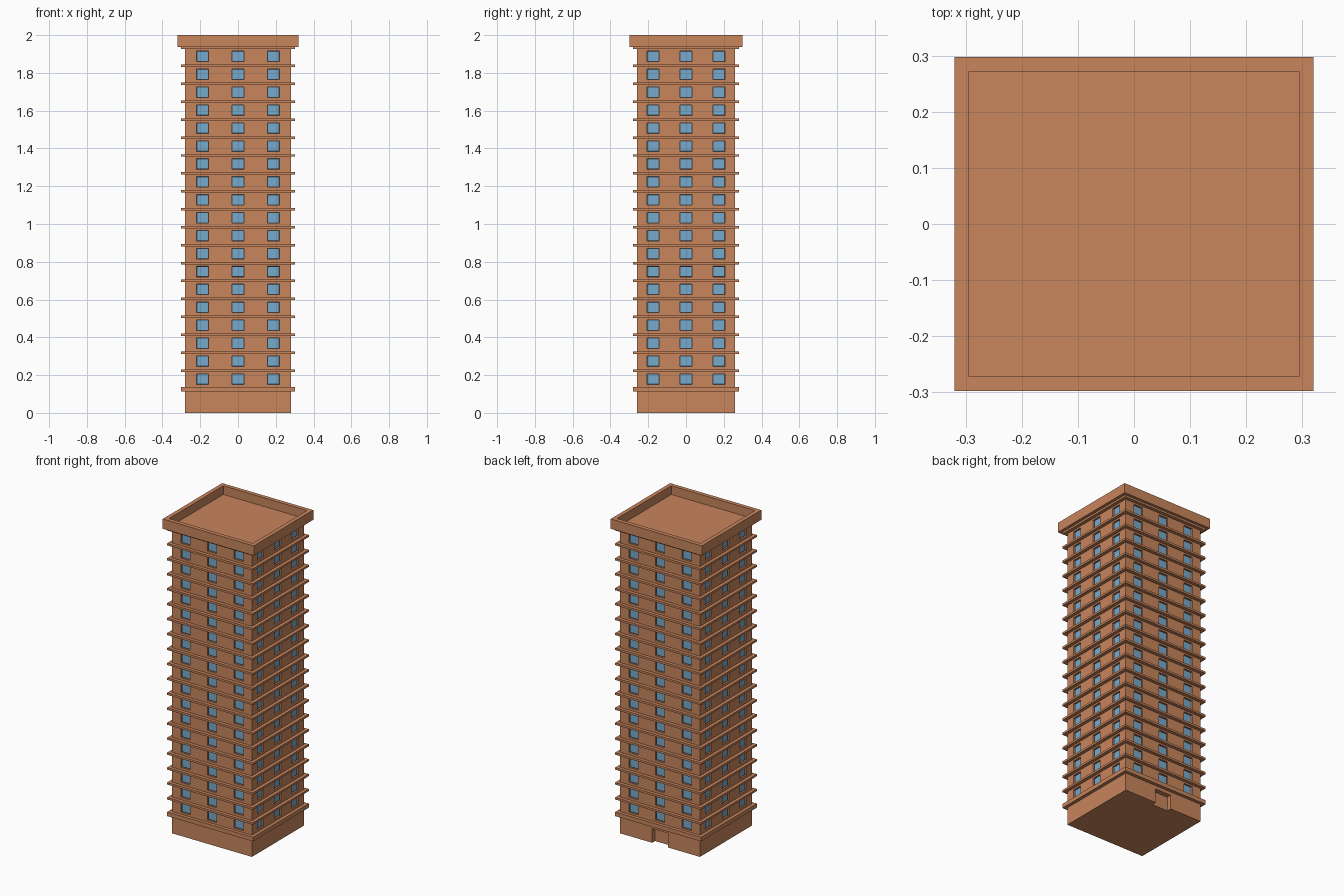
import bpy, bmesh
from mathutils import Vector

if "Cube" in bpy.data.objects:
    bpy.data.objects.remove(bpy.data.objects["Cube"])

HX, HY = 0.28, 0.26           # half width and depth of the tower shaft
FLOORS, STEP = 19, 0.0949
WIN_W, WIN_H, WIN_Z = 0.064, 0.056, 0.179
TOP = 1.938


def mat(name, col):
    m = bpy.data.materials.new(name)
    m.diffuse_color = (*col, 1)
    m.use_nodes = True
    m.node_tree.nodes["Principled BSDF"].inputs["Base Color"].default_value = m.diffuse_color
    return m


BRICK = mat("brick", (0.58, 0.235, 0.108))
GLASS = mat("glass", (0.18, 0.40, 0.60))
FRAME = mat("window_frame", (0.05, 0.09, 0.13))


def finish(bm, name, mats):
    me = bpy.data.meshes.new(name)
    bm.to_mesh(me)
    bm.free()
    ob = bpy.data.objects.new(name, me)
    for m in mats:
        me.materials.append(m)
    bpy.context.collection.objects.link(ob)
    return ob


def add_box(bm, hx, hy, z0, z1):
    vs = bmesh.ops.create_cube(bm, size=1)["verts"]
    for v in vs:
        v.co = (v.co.x * 2 * hx, v.co.y * 2 * hy, z0 if v.co.z < 0 else z1)
    return vs


def cut(bm, axis, pos):
    n = Vector((0, 0, 0))
    n[axis] = 1
    bmesh.ops.bisect_plane(bm, geom=bm.verts[:] + bm.edges[:] + bm.faces[:],
                           plane_co=n * pos, plane_no=n)


# shaft: slice the walls into a grid, then sink the window cells
bm = bmesh.new()
add_box(bm, HX, HY, 0.11, TOP)
cols = ((-0.187, 0, 0.187), (-0.174, 0, 0.174))
rows = [WIN_Z + i * STEP for i in range(FLOORS)]
for axis in (0, 1):
    for c in cols[axis]:
        cut(bm, axis, c - WIN_W / 2)
        cut(bm, axis, c + WIN_W / 2)
for z in rows:
    cut(bm, 2, z - WIN_H / 2)
    cut(bm, 2, z + WIN_H / 2)
bm.normal_update()
windows = []
for f in bm.faces:
    if abs(f.normal.z) > 0.5:
        continue
    c = f.calc_center_median()
    along = 0 if abs(f.normal.y) > 0.5 else 1
    if (any(abs(c[along] - p) < 0.01 for p in cols[along])
            and any(abs(c.z - z) < 0.01 for z in rows)):
        windows.append(f)
bmesh.ops.inset_individual(bm, faces=windows, thickness=0.0005, depth=-0.01)
border = bmesh.ops.inset_individual(bm, faces=windows, thickness=0.005, depth=0)["faces"]
for f in border:
    f.material_index = 2
for f in windows:
    f.material_index = 1
finish(bm, "tower_shaft", (BRICK, GLASS, FRAME))

# ground floor: footprint with a doorway recess in the back wall
DW, DD, DH = 0.056, 0.03, 0.09
bm = bmesh.new()
outline = [(-HX, -HY), (HX, -HY), (HX, HY), (DW, HY), (DW, HY - DD),
           (-DW, HY - DD), (-DW, HY), (-HX, HY)]
base = bm.faces.new([bm.verts.new((x, y, 0)) for x, y in outline])
ext = bmesh.ops.extrude_face_region(bm, geom=[base])["geom"]
for v in ext:
    if isinstance(v, bmesh.types.BMVert):
        v.co.z = DH
bmesh.ops.recalc_face_normals(bm, faces=bm.faces[:])
add_box(bm, HX, HY, DH, 0.112)
finish(bm, "ground_floor", (BRICK,))

# floor ledges: a thicker one over the ground floor, thin ones above
bm = bmesh.new()
add_box(bm, HX + 0.021, HY + 0.021, 0.112, 0.138)
for i in range(1, FLOORS + 1):
    z = 0.129 + i * STEP
    add_box(bm, HX + 0.021, HY + 0.021, z - 0.0065, z + 0.0065)
finish(bm, "floor_ledges", (BRICK,))

# roof parapet: slab with a sunken roof deck
bm = bmesh.new()
add_box(bm, 0.32, 0.298, TOP, 2.0)
bm.normal_update()
top = [f for f in bm.faces if f.normal.z > 0.5]
bmesh.ops.inset_individual(bm, faces=top, thickness=0.037, depth=0)
bmesh.ops.inset_individual(bm, faces=top, thickness=0, depth=-0.055)
finish(bm, "roof_parapet", (BRICK,))
